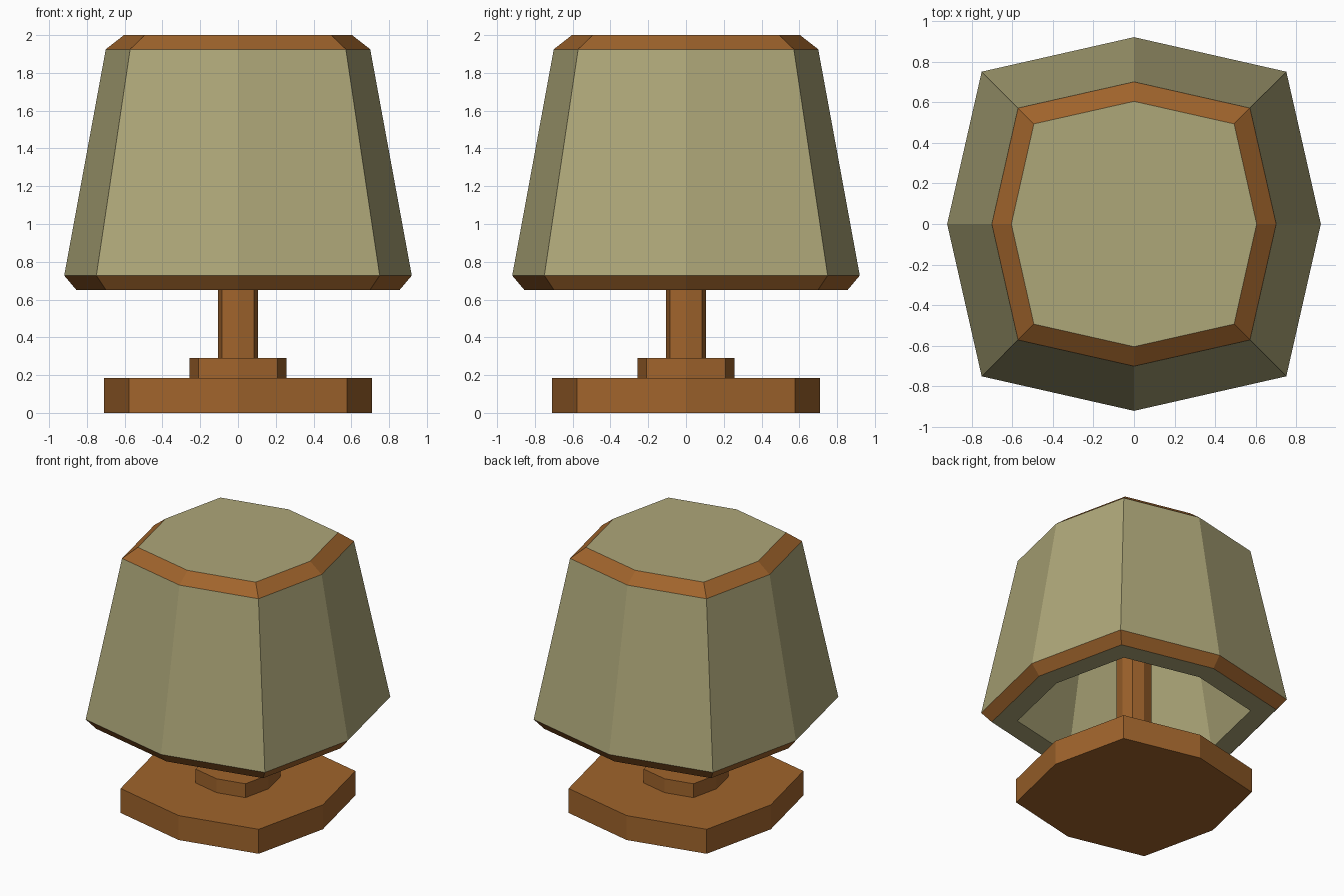
import bpy, bmesh

if "Cube" in bpy.data.objects:
    bpy.data.objects.remove(bpy.data.objects["Cube"])


def material(name, rgb):
    m = bpy.data.materials.new(name)
    m.diffuse_color = (*rgb, 1)
    m.use_nodes = True
    m.node_tree.nodes["Principled BSDF"].inputs["Base Color"].default_value = m.diffuse_color
    return m


WOOD = material("wood", (0.35, 0.127, 0.025))
CLOTH = material("cloth", (0.42, 0.385, 0.19))


def octagon(bm, r, c, z):
    """Eight-sided ring: r = reach along the axes, c = corner coordinate."""
    pts = [(r, 0), (c, c), (0, r), (-c, c), (-r, 0), (-c, -c), (0, -r), (c, -c)]
    return [bm.verts.new((x, y, z)) for x, y in pts]


def loft(name, rings, bands, cap_mat=0):
    """Join (r, c, z) rings, one material index per band, and cap both ends."""
    bm = bmesh.new()
    loops = [octagon(bm, *ring) for ring in rings]
    for low, high, mat in zip(loops, loops[1:], bands):
        for i in range(8):
            j = (i + 1) % 8
            bm.faces.new((low[i], low[j], high[j], high[i])).material_index = mat
    for loop in (loops[0], loops[-1]):
        bm.faces.new(loop).material_index = cap_mat
    bmesh.ops.recalc_face_normals(bm, faces=bm.faces)
    mesh = bpy.data.meshes.new(name)
    bm.to_mesh(mesh)
    bm.free()
    mesh.materials.append(WOOD)
    mesh.materials.append(CLOTH)
    obj = bpy.data.objects.new(name, mesh)
    bpy.context.collection.objects.link(obj)
    return obj


def prism(name, r, c, z0, z1):
    return loft(name, [(r, c, z0), (r, c, z1)], [0])


# Foot, collar and post
prism("base", 0.71, 0.578, 0.0, 0.185)
prism("collar", 0.256, 0.209, 0.185, 0.29)
prism("post", 0.105, 0.085, 0.29, 1.86)

# Hollow shade: inner ceiling, inner wall, underside, bottom rim, wall, top rim
loft("lampshade",
     [(0.48, 0.392, 1.86), (0.70, 0.572, 0.65), (0.855, 0.698, 0.65),
      (0.92, 0.75, 0.727), (0.70, 0.571, 1.925), (0.604, 0.493, 2.0)],
     [1, 1, 0, 1, 0], cap_mat=1)
